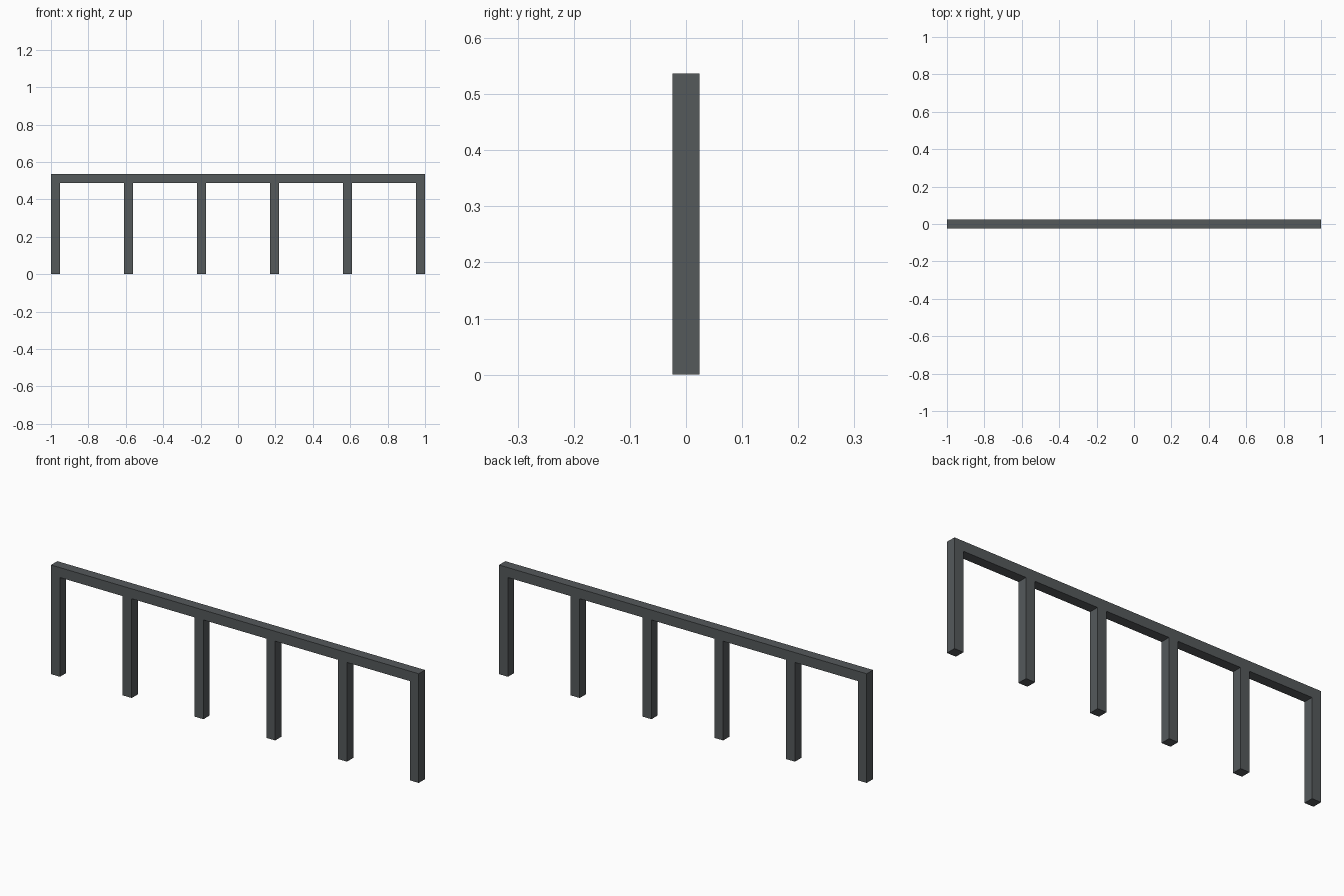
import bpy

if "Cube" in bpy.data.objects:
    bpy.data.objects.remove(bpy.data.objects["Cube"])

T = 2 / 41            # thickness of the square bar
HEIGHT = 11 * T       # overall height
POSTS = 6

metal = bpy.data.materials.new("dark_grey_metal")
metal.diffuse_color = (0.09, 0.1, 0.105, 1)
metal.use_nodes = True
metal.node_tree.nodes["Principled BSDF"].inputs["Base Color"].default_value = metal.diffuse_color


def box(name, size, center):
    bpy.ops.mesh.primitive_cube_add(size=1, location=center)
    ob = bpy.context.object
    ob.name = name
    ob.scale = size
    bpy.ops.object.transform_apply(location=False, rotation=False, scale=True)
    ob.data.materials.append(metal)
    return ob


# Top rail
box("top_rail", (2, T, T), (0, 0, HEIGHT - T / 2))

# Evenly spaced posts, the outer two flush with the rail ends
post_height = HEIGHT - T
for i in range(POSTS):
    x = (-1 + T / 2) + i * (2 - T) / (POSTS - 1)
    box(f"post_{i + 1}", (T, T, post_height), (x, 0, post_height / 2))
